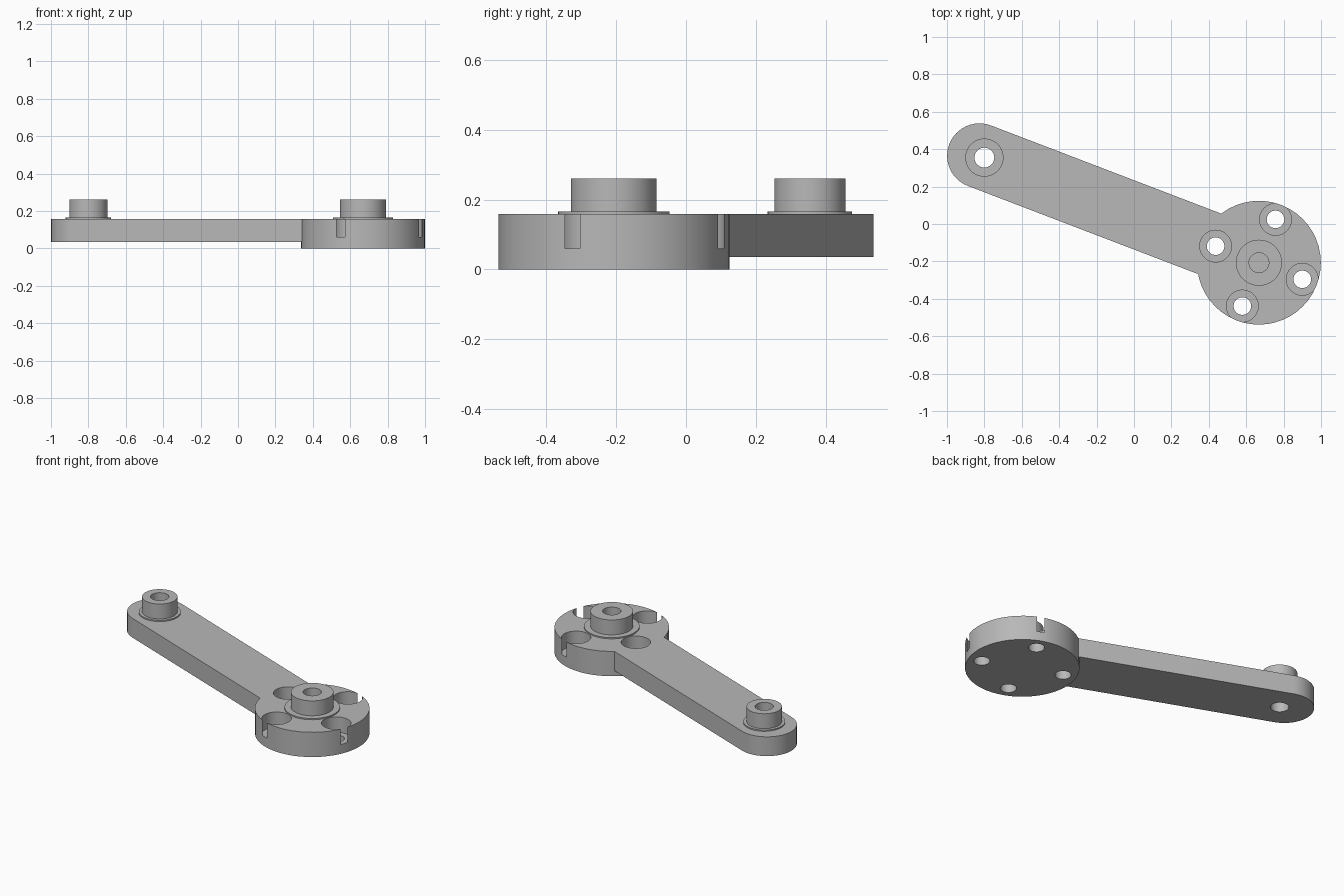
import bpy, bmesh
from math import cos, sin, pi, atan2
from mathutils import Vector

if "Cube" in bpy.data.objects:
    bpy.data.objects.remove(bpy.data.objects["Cube"])

SEG = 48
TOP = 0.158                         # upper face of arm and hub
ARM_BASE = 0.035
POCKET = 0.06                       # floor of the counterbores
BORE = 0.053
HUB = Vector((0.668, -0.207))
PIN = Vector((-0.80, 0.355))
AXIS = (PIN - HUB).normalized()     # hub towards arm tip
ANGLE = atan2(AXIS.y, AXIS.x)

grey = bpy.data.materials.new("plain grey")
grey.use_nodes = True
colour = (0.48, 0.48, 0.48, 1)
grey.diffuse_color = colour
grey.node_tree.nodes["Principled BSDF"].inputs["Base Color"].default_value = colour


def finish(name, bm):
    bmesh.ops.recalc_face_normals(bm, faces=bm.faces)
    mesh = bpy.data.meshes.new(name)
    bm.to_mesh(mesh)
    bm.free()
    mesh.materials.append(grey)
    obj = bpy.data.objects.new(name, mesh)
    bpy.context.collection.objects.link(obj)
    return obj


def prism(name, points, z0, z1):
    bm = bmesh.new()
    face = bm.faces.new([bm.verts.new((p[0], p[1], z0)) for p in points])
    side = bmesh.ops.extrude_face_region(bm, geom=[face])["geom"]
    verts = [v for v in side if isinstance(v, bmesh.types.BMVert)]
    bmesh.ops.translate(bm, verts=verts, vec=(0, 0, z1 - z0))
    return finish(name, bm)


def arc(centre, radius, start, sweep, steps):
    return [(centre.x + radius * cos(start + sweep * i / steps),
             centre.y + radius * sin(start + sweep * i / steps)) for i in range(steps + 1)]


def cylinder(name, centre, radius, z0, z1):
    return prism(name, arc(centre, radius, 0, 2 * pi, SEG)[:-1], z0, z1)


def boolean(target, tool, operation):
    mod = target.modifiers.new("boolean", "BOOLEAN")
    mod.operation, mod.solver, mod.object = operation, "EXACT", tool
    bpy.context.view_layer.objects.active = target
    bpy.ops.object.modifier_apply(modifier=mod.name)
    bpy.data.objects.remove(tool)


def boss(name, centre, collar, radius):
    # stepped tube turned around the vertical axis
    profile = [(BORE, TOP), (collar, TOP), (collar, TOP + 0.008),
               (radius, TOP + 0.008), (radius, 0.261), (BORE, 0.261)]
    bm = bmesh.new()
    rings = [[bm.verts.new((x, y, z)) for x, y in arc(centre, r, 0, 2 * pi, SEG)[:-1]]
             for r, z in profile]
    for a, b in zip(rings, rings[1:] + rings[:1]):
        for i in range(SEG):
            j = (i + 1) % SEG
            bm.faces.new((a[i], a[j], b[j], b[i]))
    return finish(name, bm)


# Crank body: round hub joined to a straight arm with a rounded tip
body = cylinder("crank_body", HUB, 0.331, 0, TOP)
half_width = 0.173
tip = PIN + AXIS * 0.028
across = Vector((-AXIS.y, AXIS.x)) * half_width
outline = arc(tip, half_width, ANGLE - pi / 2, pi, SEG // 2)
outline += [tuple(HUB + AXIS * 0.1 + across), tuple(HUB + AXIS * 0.1 - across)]
boolean(body, prism("arm", outline, ARM_BASE, TOP), "UNION")

# Four counterbored holes, each pocket breaking through the rim as a slot
for k in range(4):
    a = ANGLE + k * pi / 2
    spot = HUB + Vector((cos(a), sin(a))) * 0.248
    boolean(body, cylinder("pocket_cutter", spot, 0.085, POCKET, 0.3), "DIFFERENCE")
    boolean(body, cylinder("hole_cutter", spot, 0.047, -0.1, 0.3), "DIFFERENCE")

# Blind bore in the hub, through bore in the arm tip
boolean(body, cylinder("hub_bore_cutter", HUB, BORE, POCKET, 0.3), "DIFFERENCE")
boolean(body, cylinder("tip_bore_cutter", PIN, BORE, -0.1, 0.3), "DIFFERENCE")

# Raised bosses with thin collars
parts = [body,
         boss("hub_boss", HUB, 0.16, 0.123),
         boss("tip_boss", PIN, 0.121, 0.102)]

# Smooth round walls, sharp rims
bpy.ops.object.select_all(action="DESELECT")
for part in parts:
    part.select_set(True)
bpy.context.view_layer.objects.active = body
bpy.ops.object.shade_smooth_by_angle(angle=pi / 6)
